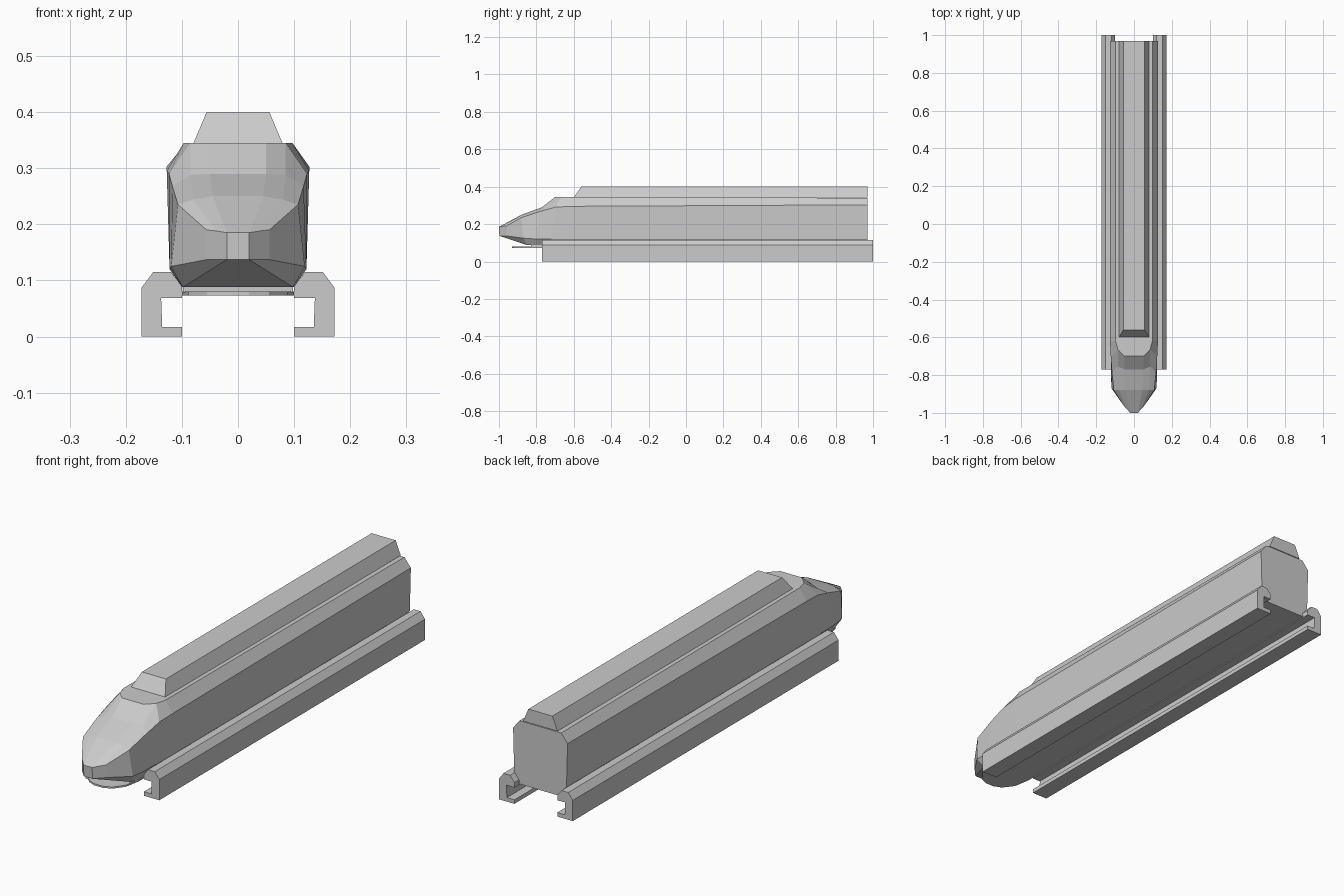
import bpy
import bmesh

default_cube = bpy.data.objects.get("Cube")
if default_cube:
    bpy.data.objects.remove(default_cube, do_unlink=True)

# Single painted-metal colour
GREY = (0.6, 0.6, 0.6, 1.0)
grey = bpy.data.materials.new("plain_grey")
grey.use_nodes = True
grey.diffuse_color = GREY
grey.node_tree.nodes["Principled BSDF"].inputs["Base Color"].default_value = GREY


def finish(name, bm):
    """Turn a bmesh into a flat-shaded object with outward normals."""
    bmesh.ops.recalc_face_normals(bm, faces=bm.faces)
    mesh = bpy.data.meshes.new(name)
    bm.to_mesh(mesh)
    bm.free()
    mesh.materials.append(grey)
    obj = bpy.data.objects.new(name, mesh)
    bpy.context.scene.collection.objects.link(obj)
    return obj


def mirrored(half):
    """Close a half outline by mirroring it across x = 0."""
    return half + [(-p[0], *p[1:]) for p in reversed(half)]


def prism(name, outline, place, start, end):
    """Extrude an outline; place(point, t) gives the 3D position at t."""
    bm = bmesh.new()
    a, b = ([bm.verts.new(place(p, t)) for p in outline] for t in (start, end))
    for i in range(len(a)):
        j = (i + 1) % len(a)
        bm.faces.new((a[i], a[j], b[j], b[i]))
    bm.faces.new(a)
    bm.faces.new(b)
    return finish(name, bm)


def along_y(p, t):
    return (p[0], t, p[1])


def along_z(p, t):
    return (p[0], p[1], t)


# Body: each half ring runs belly, sill, shoulder, roof edge, roof middle
def straight_ring(y, roof, shoulder):
    return [(0.10, y, 0.088), (0.122, y, 0.12), (0.127, y, shoulder),
            (0.097, y, roof), (0.055, y, roof)]


rings = [
    straight_ring(0.97, 0.34, 0.303),
    straight_ring(-0.62, 0.345, 0.295),
    # front edge of the roof
    [(0.10, -0.72, 0.088), (0.122, -0.72, 0.12), (0.123, -0.70, 0.29),
     (0.085, -0.665, 0.345), (0.05, -0.70, 0.345)],
    # base of the windscreen
    [(0.10, -0.80, 0.088), (0.122, -0.80, 0.12), (0.117, -0.78, 0.268),
     (0.085, -0.755, 0.288), (0.05, -0.77, 0.29)],
    # middle of the nose
    [(0.098, -0.85, 0.088), (0.119, -0.87, 0.125), (0.107, -0.88, 0.235),
     (0.08, -0.88, 0.244), (0.045, -0.88, 0.25)],
    # nose tip
    [(0.02, -0.998, 0.137), (0.056, -0.96, 0.137), (0.056, -0.96, 0.19),
     (0.038, -0.98, 0.188), (0.02, -1.0, 0.185)],
]

bm = bmesh.new()
loops = [[bm.verts.new(p) for p in mirrored(r)] for r in rings]
for a, b in zip(loops, loops[1:]):
    for i in range(len(a)):
        j = (i + 1) % len(a)
        bm.faces.new((a[i], a[j], b[j], b[i]))
bm.faces.new(loops[0])
tip = loops[-1]
bm.faces.new(tip[:5])
bm.faces.new(tip[5:])
bm.faces.new((tip[0], tip[4], tip[5], tip[9]))
finish("body", bm)

# Raised roof housing with a sloped front
bm = bmesh.new()
low, high = [], []
for x, y in ((1, 0), (1, 1), (-1, 1), (-1, 0)):
    low.append(bm.verts.new((x * 0.08, 0.97 if y else -0.60, 0.343)))
    high.append(bm.verts.new((x * 0.056, 0.97 if y else -0.56, 0.40)))
for i in range(4):
    j = (i + 1) % 4
    bm.faces.new((low[i], low[j], high[j], high[i]))
bm.faces.new(low)
bm.faces.new(high)
finish("roof_housing", bm)

# Underframe and the thin floor plate with its rounded front lip
prism("underframe", mirrored([(0.098, 0.078), (0.098, 0.09)]), along_y, -0.83, 0.97)
floor = mirrored([(0.10, 0.97), (0.10, -0.80), (0.088, -0.87), (0.055, -0.915), (0.02, -0.93)])
prism("floor_plate", floor, along_z, 0.073, 0.08)

# Hooked side rails
profile = [(0.10, 0), (0.172, 0), (0.172, 0.087), (0.151, 0.115), (0.12, 0.115),
           (0.10, 0.09), (0.10, 0.069), (0.137, 0.069), (0.135, 0.017), (0.10, 0.017)]
for side, sign in (("left", 1), ("right", -1)):
    prism(side + "_rail", [(sign * x, z) for x, z in profile], along_y, -0.77, 1.0)
